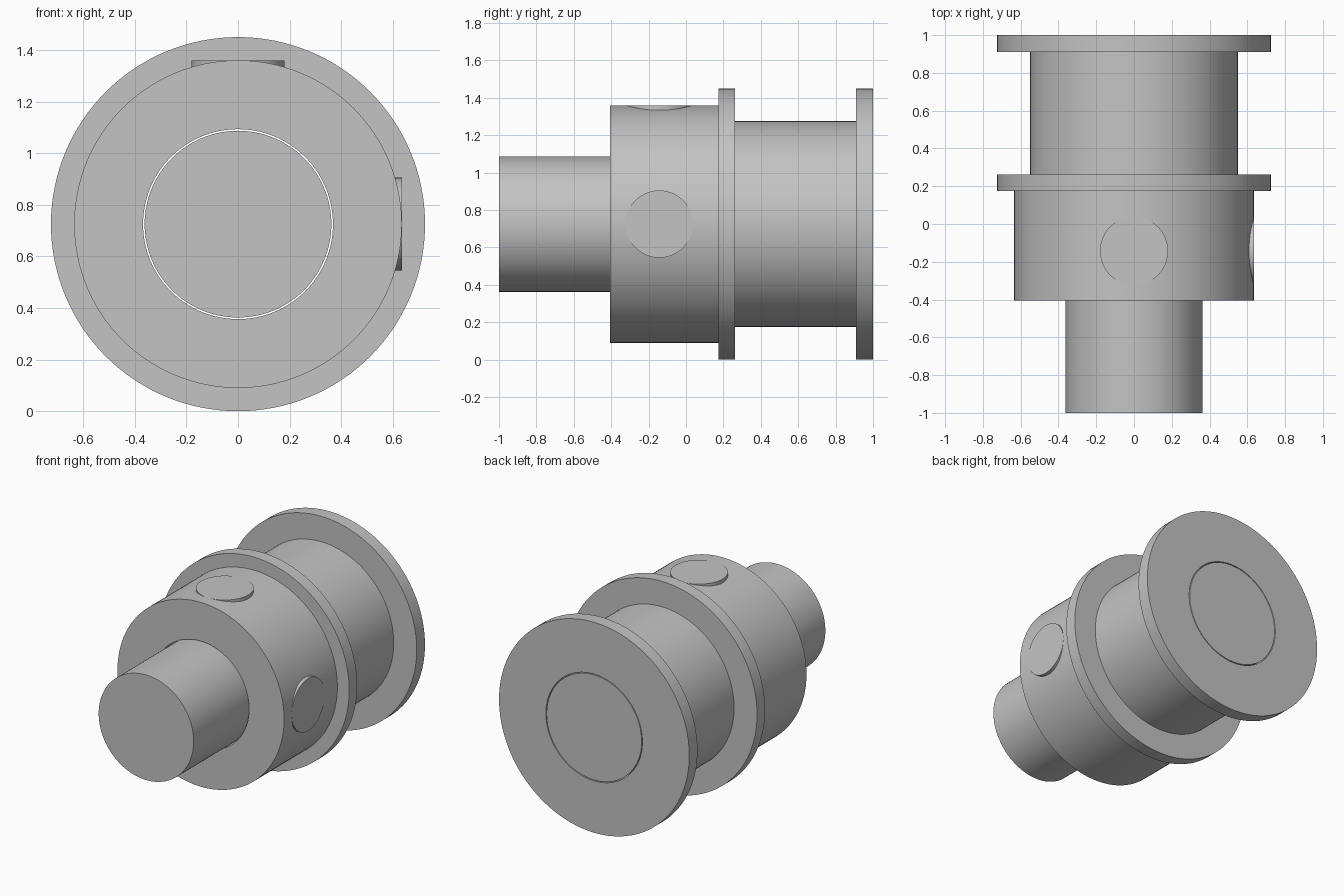
import bpy
import bmesh
import math
from mathutils import Matrix, Vector

cube = bpy.data.objects.get("Cube")
if cube:
    bpy.data.objects.remove(cube, do_unlink=True)

AXIS_Z = 0.725      # height of the turning axis
SEGMENTS = 128
HUB_R, BORE_R, SHAFT_R = 0.635, 0.368, 0.362

steel = bpy.data.materials.new("plain grey metal")
steel.use_nodes = True
grey = (0.55, 0.55, 0.55, 1)
steel.diffuse_color = grey
steel.node_tree.nodes["Principled BSDF"].inputs["Base Color"].default_value = grey


def finish(name, bm):
    """Turn a bmesh into a smooth-shaded object with crisp edges."""
    bmesh.ops.recalc_face_normals(bm, faces=bm.faces[:])
    mesh = bpy.data.meshes.new(name)
    bm.to_mesh(mesh)
    bm.free()
    mesh.materials.append(steel)
    obj = bpy.data.objects.new(name, mesh)
    bpy.context.collection.objects.link(obj)
    bpy.ops.object.select_all(action='DESELECT')
    obj.select_set(True)
    bpy.context.view_layer.objects.active = obj
    bpy.ops.object.shade_smooth_by_angle(angle=math.radians(30))
    return obj


def lathe(name, profile):
    """Spin a closed (radius, y) profile around the y axis."""
    bm = bmesh.new()
    verts = [bm.verts.new((r, y, AXIS_Z)) for r, y in profile]
    edges = [bm.edges.new((v, verts[i - 1])) for i, v in enumerate(verts)]
    bmesh.ops.spin(bm, geom=verts + edges, cent=(0, 0, AXIS_Z), axis=(0, 1, 0),
                   angle=math.tau, steps=SEGMENTS, use_merge=True)
    bmesh.ops.remove_doubles(bm, verts=bm.verts[:], dist=1e-5)
    return finish(name, bm)


def cylinder(name, radius, start, end):
    """Solid cylinder between two points."""
    start, end = Vector(start), Vector(end)
    turn = (end - start).to_track_quat('Z', 'Y').to_matrix().to_4x4()
    bm = bmesh.new()
    bmesh.ops.create_cone(bm, cap_ends=True, segments=SEGMENTS, radius1=radius,
                          radius2=radius, depth=(end - start).length,
                          matrix=Matrix.Translation((start + end) / 2) @ turn)
    return finish(name, bm)


# Bored spool: front hub, middle collar, drum and rear flange
lathe("flanged_spool", [
    (BORE_R, -0.405), (HUB_R, -0.405), (HUB_R, 0.175),
    (AXIS_Z, 0.175), (AXIS_Z, 0.262), (0.55, 0.262),
    (0.55, 0.91), (AXIS_Z, 0.91), (AXIS_Z, 1), (BORE_R, 1)])

# Shaft running through the bore with a hairline clearance
cylinder("shaft", SHAFT_R, (0, -1, AXIS_Z), (0, 1, AXIS_Z))

# Flat-topped plugs set in the top and left of the hub
for name, out in (("top_plug", Vector((0, 0, 1))), ("left_plug", Vector((1, 0, 0)))):
    centre = Vector((0, -0.143, AXIS_Z))
    cylinder(name, 0.18, centre + out * 0.45, centre + out * HUB_R)
